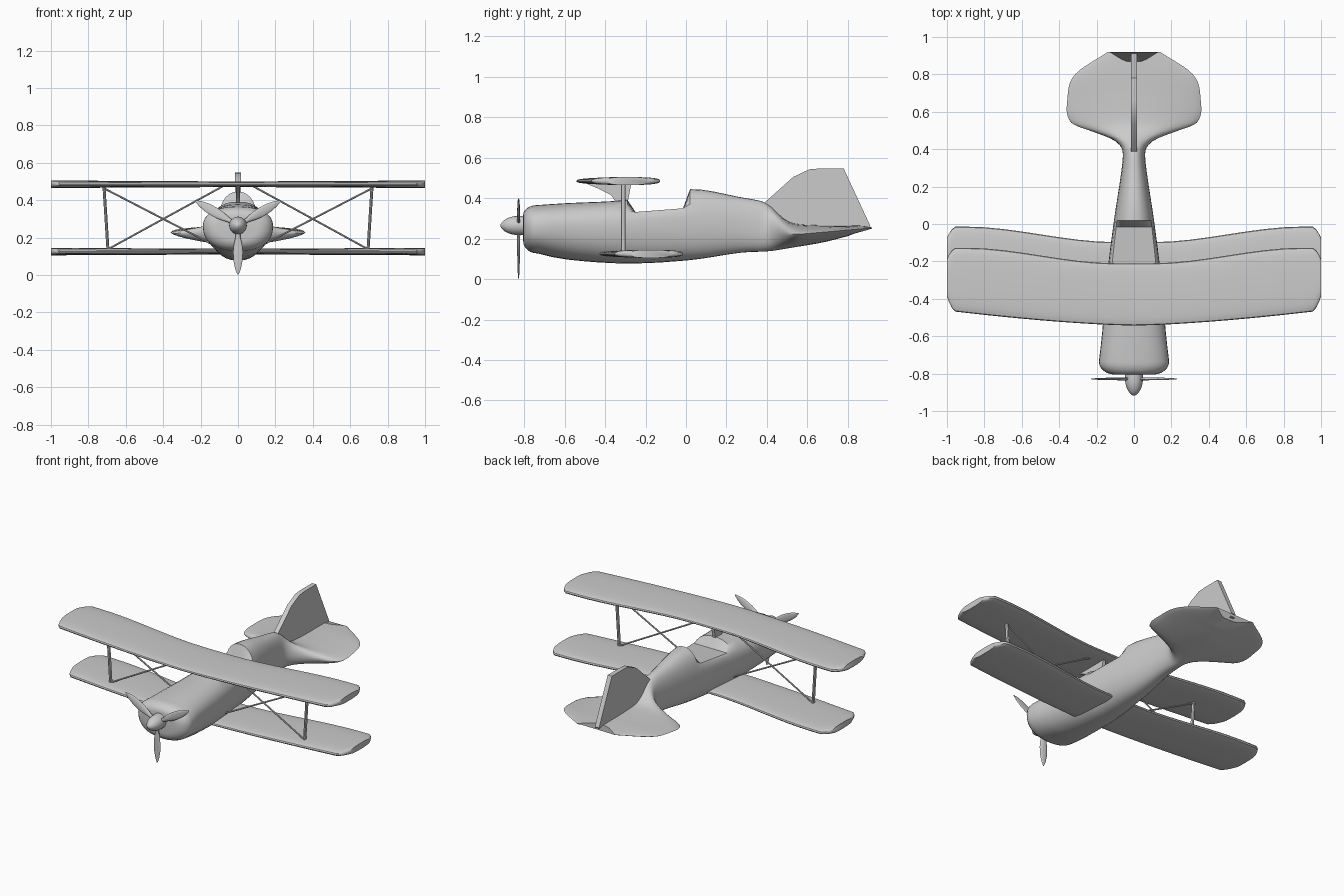
import bpy, bmesh, math
from mathutils import Vector, Matrix

if "Cube" in bpy.data.objects:
    bpy.data.objects.remove(bpy.data.objects["Cube"])


def loft(name, rings, matrix=None):
    """Skin a list of closed point rings, cap both ends, shade smooth."""
    bm = bmesh.new()
    vs = [[bm.verts.new(p) for p in r] for r in rings]
    n = len(vs[0])
    for a, b in zip(vs, vs[1:]):
        for i in range(n):
            j = (i + 1) % n
            bm.faces.new((a[i], a[j], b[j], b[i]))
    bm.faces.new(vs[0])
    bm.faces.new(vs[-1])
    if matrix:
        bm.transform(matrix)
    bmesh.ops.recalc_face_normals(bm, faces=bm.faces)
    me = bpy.data.meshes.new(name)
    bm.to_mesh(me)
    bm.free()
    ob = bpy.data.objects.new(name, me)
    bpy.context.collection.objects.link(ob)
    bpy.ops.object.select_all(action='DESELECT')
    bpy.context.view_layer.objects.active = ob
    ob.select_set(True)
    bpy.ops.object.shade_smooth_by_angle(angle=math.radians(35))


def oval(w, down, up, e, n=32):
    """Superellipse with separate lower and upper heights."""
    pts = []
    for i in range(n):
        t = 2 * math.pi * i / n
        c, s = math.cos(t), math.sin(t)
        pts.append((math.copysign(abs(c) ** (2 / e), c) * w,
                    math.copysign(abs(s) ** (2 / e), s) * (up if s > 0 else down)))
    return pts


def ramp(x, x0, x1, a, b):
    """Linear blend from a to b, clamped."""
    return a + (b - a) * min(1, max(0, (x - x0) / (x1 - x0)))


def curve(keys, y):
    """Smooth interpolation through rows of (y, values...)."""
    i = max(k for k in range(len(keys) - 1) if k == 0 or keys[k][0] <= y)
    p, q = keys[i], keys[i + 1]
    o, r = keys[max(i - 1, 0)], keys[min(i + 2, len(keys) - 1)]
    h = q[0] - p[0]
    t = (y - p[0]) / h
    out = []
    for k in range(1, len(p)):
        m0 = (q[k] - o[k]) / (q[0] - o[0]) * h
        m1 = (r[k] - p[k]) / (r[0] - p[0]) * h
        out.append(p[k] + t * m0 + t * t * (3 * (q[k] - p[k]) - 2 * m0 - m1)
                   + t ** 3 * (2 * (p[k] - q[k]) + m0 + m1))
    return out


def plate(name, profile, half):
    """Flat plate from a side (y, z) profile."""
    loft(name, [[(x, y, z) for y, z in profile] for x in (-half, half)])


def rod(name, a, b, rx, ry):
    a, b = Vector(a), Vector(b)
    rot = (b - a).to_track_quat('Z', 'Y')
    loft(name, [[p + rot @ Vector((u, v, 0)) for u, v in oval(rx, ry, ry, 2, 8)] for p in (a, b)])


# Fuselage flowing into the tailplane: y, half width, bottom, top
hull = [(-0.735, 0.188, 0.127, 0.366), (-0.60, 0.172, 0.098, 0.375), (-0.29, 0.146, 0.077, 0.392),
        (0.02, 0.107, 0.094, 0.445), (0.28, 0.068, 0.132, 0.403), (0.38, 0.06, 0.136, 0.383),
        (0.42, 0.075, 0.139, 0.36), (0.455, 0.12, 0.144, 0.325), (0.49, 0.21, 0.15, 0.295),
        (0.54, 0.335, 0.158, 0.274), (0.67, 0.356, 0.18, 0.266), (0.80, 0.315, 0.212, 0.265),
        (0.92, 0.14, 0.24, 0.264)]
COCKPIT = (-0.25, -0.015)
stations = [-0.735 + 0.445 * i / 6 for i in range(7)] + [COCKPIT[0], -0.13, COCKPIT[1]]
stations += [0.02 + 0.06 * i for i in range(6)] + [0.36 + 0.02 * i for i in range(29)]
rings = []
for k in range(6):  # rounded nose
    s = 0.55 + 0.45 * math.sin(math.pi / 2 * k / 6)
    y = -0.735 - 0.07 * math.cos(math.pi / 2 * k / 6)
    rings.append([(x, y, 0.26 + z) for x, z in oval(0.188 * s, 0.133 * s, 0.106 * s, 2.3)])
for y in stations:
    w, low, top = curve(hull, y)
    mid = ramp(y, 0.25, 0.54, 0.26, 0.222) + ramp(y, 0.56, 0.92, 0, 0.031)
    cap = ramp(y, *COCKPIT, 0.332, 0.35) if COCKPIT[0] <= y <= COCKPIT[1] else 1
    ring = []
    for x, z in oval(w, mid - low, top - mid, ramp(y, 0.36, 0.52, 2.3, 1.5)):
        # notch in the trailing edge beside the rudder
        dy = ramp(y, 0.8, 0.92, 0, 1) * ramp(abs(x), 0.05, 0.13, 0.05, 0)
        ring.append((x, y - dy, min(mid + z, cap)))
    rings.append(ring)
loft("fuselage_and_tailplane", rings)

# Fin and rudder
plate("fin", [(0.385, 0.375), (0.53, 0.505), (0.61, 0.543), (0.66, 0.547),
              (0.78, 0.547), (0.912, 0.262), (0.90, 0.245), (0.50, 0.24), (0.40, 0.25)], 0.015)

# Two wings with swept edges and rounded tips, the lower one set back
half = [i / 10 for i in range(1, 10)] + [0.955, 0.975, 0.99, 1.0]
span = [-x for x in reversed(half)] + [0] + half
for name, dy, z0 in (("upper_wing", 0, 0.485), ("lower_wing", 0.113, 0.125)):
    rings = []
    for x in span:
        a = abs(x)
        tip = ramp(a, 0.955, 1, 0, 1) ** 1.7
        s = ramp(a, 0.1, 0.9, 0, 1)
        lead = -0.543 + 0.08 * a ** 1.5 + 0.075 * tip
        trail = -0.21 + 0.083 * s * s * (3 - 2 * s) - 0.06 * tip
        t = 0.015 + 0.005 * a
        rings.append([(x, (lead + trail) / 2 + dy + u, z0 + v)
                      for u, v in oval((trail - lead) / 2, t, t, 2.8, 24)])
    loft(name, rings)

# Pylon between fuselage and upper wing
plate("wing_pylon", [(-0.50, 0.475), (-0.44, 0.45), (-0.37, 0.415), (-0.34, 0.37),
                     (-0.29, 0.37), (-0.27, 0.475)], 0.01)

# Struts and bracing wires on both sides
for s, side in ((-1, "left"), (1, "right")):
    rod(side + "_strut", (s * 0.695, -0.31, 0.13), (s * 0.717, -0.31, 0.48), 0.012, 0.008)
    rod(side + "_wire_up", (s * 0.70, -0.31, 0.135), (s * 0.08, -0.31, 0.475), 0.005, 0.005)
    rod(side + "_wire_down", (s * 0.71, -0.31, 0.46), (s * 0.12, -0.31, 0.155), 0.005, 0.005)

# Spinner
HUB = 0.265
rings = []
for i in range(10):
    y = -0.918 + 0.138 * (i / 9) ** 1.4
    r = 0.047 * (1.01 - ramp(y, -0.918, -0.83, 1, 0) ** 2) ** 0.6
    rings.append([(x, y, HUB + z) for x, z in oval(r, r, r, 2, 20)])
loft("spinner", rings)

# Three propeller blades: distance from hub, half width, half thickness
blade = [(0.02, 0.011, 0.009), (0.06, 0.013, 0.008), (0.10, 0.022, 0.007), (0.14, 0.026, 0.006),
         (0.19, 0.024, 0.005), (0.23, 0.016, 0.004), (0.263, 0.003, 0.002)]
for k in range(3):
    m = Matrix.Translation((0, -0.828, HUB)) @ Matrix.Rotation(math.radians(120 * k), 4, 'Y')
    loft(f"propeller_blade_{k + 1}", [[(u, v - 0.12 * u, -d) for u, v in oval(w, t, t, 2, 12)]
                                      for d, w, t in blade], m)
